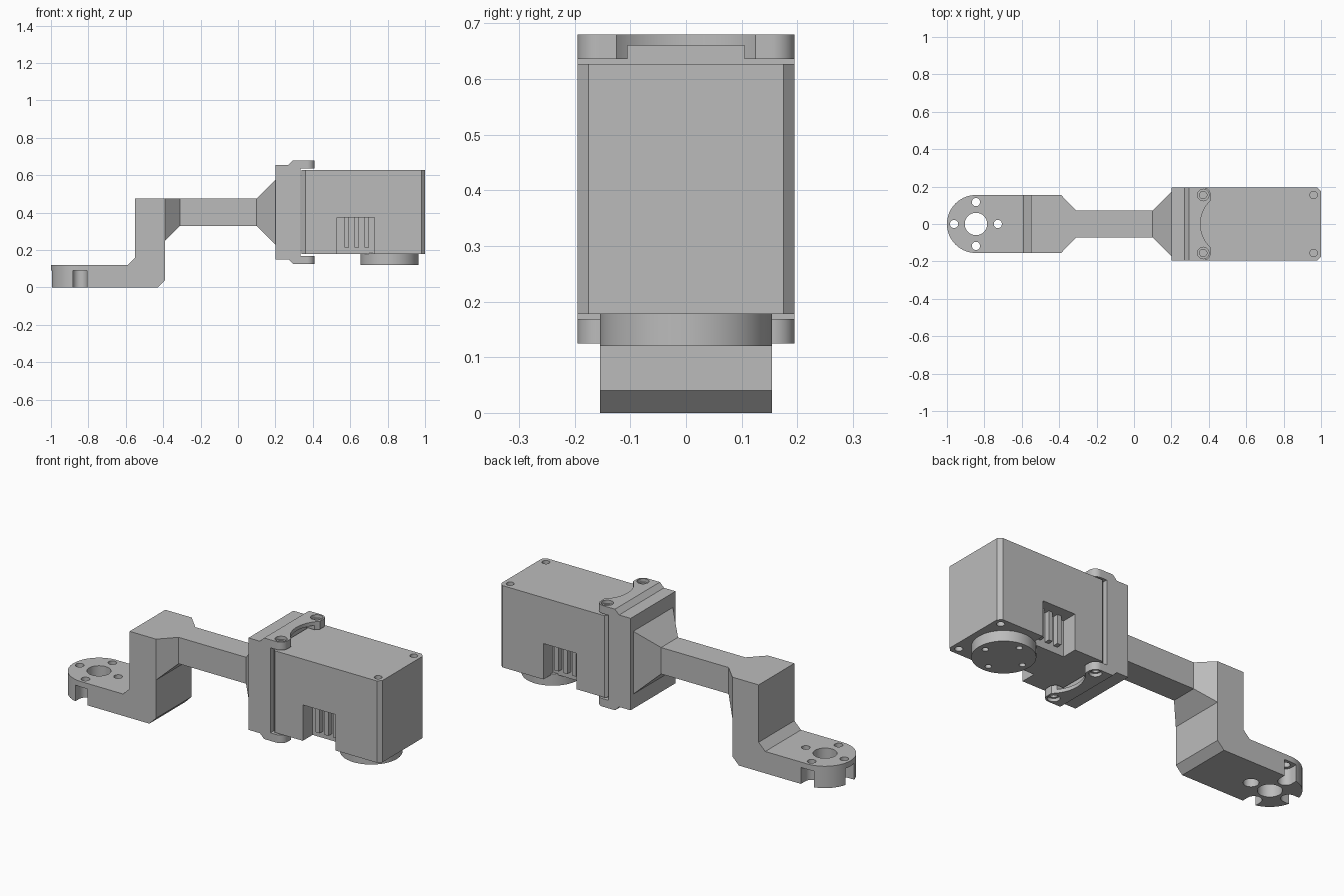
import bpy, bmesh, math
from mathutils import Vector, Matrix

if "Cube" in bpy.data.objects:
    bpy.data.objects.remove(bpy.data.objects["Cube"], do_unlink=True)

grey = bpy.data.materials.new("plain grey")
grey.use_nodes = True
COLOUR = (0.5, 0.5, 0.5, 1)
grey.diffuse_color = COLOUR
grey.node_tree.nodes["Principled BSDF"].inputs["Base Color"].default_value = COLOUR
MID_Z = 0.4025  # mirror height of the bracket and motor body


def make(name, bm):
    bmesh.ops.recalc_face_normals(bm, faces=bm.faces)
    mesh = bpy.data.meshes.new(name)
    bm.to_mesh(mesh)
    bm.free()
    mesh.materials.append(grey)
    ob = bpy.data.objects.new(name, mesh)
    bpy.context.collection.objects.link(ob)
    return ob


def prism(name, points, direction):
    """Extrude a closed outline of 3D points along a direction."""
    bm = bmesh.new()
    face = bm.faces.new([bm.verts.new(p) for p in points])
    new = bmesh.ops.extrude_face_region(bm, geom=[face])["geom"]
    verts = [v for v in new if isinstance(v, bmesh.types.BMVert)]
    bmesh.ops.translate(bm, verts=verts, vec=Vector(direction))
    return make(name, bm)


def side_prism(name, outline, half):
    return prism(name, [(x, -half, z) for x, z in outline], (0, 2 * half, 0))


def plan_prism(name, outline, z0, z1):
    return prism(name, [(x, y, z0) for x, y in outline], (0, 0, z1 - z0))


def box(name, x0, x1, y0, y1, z0, z1):
    return plan_prism(name, [(x0, y0), (x1, y0), (x1, y1), (x0, y1)], z0, z1)


def cylinder(name, x, y, r, z0, z1, sides=40):
    bm = bmesh.new()
    bmesh.ops.create_cone(bm, cap_ends=True, segments=sides, radius1=r, radius2=r,
                          depth=z1 - z0, matrix=Matrix.Translation((x, y, (z0 + z1) / 2)))
    return make(name, bm)


def arc(x, y, r, start, end, n=12):
    angles = [math.radians(start + (end - start) * i / n) for i in range(n + 1)]
    return [(x + r * math.cos(a), y + r * math.sin(a)) for a in angles]


def boolean(target, tools, operation="DIFFERENCE"):
    bpy.context.view_layer.objects.active = target
    for tool in tools:
        mod = target.modifiers.new("cut", "BOOLEAN")
        mod.operation, mod.solver, mod.object = operation, "EXACT", tool
        bpy.ops.object.modifier_apply(modifier=mod.name)
        bpy.data.objects.remove(tool, do_unlink=True)


def flip_copy(source, name):
    """Copy mirrored through the middle height."""
    bm = bmesh.new()
    bm.from_mesh(source.data)
    for v in bm.verts:
        v.co.z = 2 * MID_Z - v.co.z
    return make(name, bm)


# Foot plate and riser: stepped side profile trimmed to a round-ended plan
FOOT_X, FOOT_R = -0.845, 0.155
foot = side_prism("foot_and_riser", [
    (-1.1, 0), (-0.43, 0), (-0.39, 0.04), (-0.39, 0.475),
    (-0.55, 0.475), (-0.55, 0.16), (-0.59, 0.12), (-1.1, 0.12)], 0.25)
stadium = arc(FOOT_X, 0, FOOT_R, 90, 270, 40) + [(-0.2, -FOOT_R), (-0.2, FOOT_R)]
boolean(foot, [plan_prism("plan_cutter", stadium, -0.2, 0.8)], "INTERSECT")

# Centre hole, screw holes, and screw pockets open to the rim
boolean(foot, [cylinder("hole_cutter", FOOT_X, 0, 0.06, -0.1, 0.2)])
for turn in range(4):
    a = math.radians(90 * turn)
    dx, dy = round(math.cos(a)), round(math.sin(a))
    hx, hy = FOOT_X + 0.117 * dx, 0.117 * dy
    cuts = [cylinder("hole_cutter", hx, hy, 0.022, -0.1, 0.2, 24)]
    if dx == 1:
        cuts.append(cylinder("pocket_cutter", hx, hy, 0.038, -0.1, 0.09, 32))
    else:
        slot = arc(0, 0, 0.038, 90, 270, 16) + [(0.1, -0.038), (0.1, 0.038)]
        slot = [(hx + u * dx - v * dy, hy + u * dy + v * dx) for u, v in slot]
        cuts.append(plan_prism("slot_cutter", slot, -0.1, 0.09))
    boolean(foot, cuts)

# Link bar: rectangular sections flaring at both ends
bm = bmesh.new()
rings = []
for x, half, z0, z1 in [(-0.39, 0.155, 0.25, 0.475), (-0.31, 0.073, 0.33, 0.475),
                        (0.1, 0.073, 0.33, 0.475), (0.2, 0.172, 0.23, 0.575)]:
    rings.append([bm.verts.new(p) for p in
                  [(x, -half, z0), (x, half, z0), (x, half, z1), (x, -half, z1)]])
for r0, r1 in zip(rings, rings[1:]):
    for i in range(4):
        j = (i + 1) % 4
        bm.faces.new([r0[i], r0[j], r1[j], r1[i]])
bm.faces.new(rings[0])
bm.faces.new(rings[-1])
make("link_bar", bm)

# Mounting bracket plate
W = 0.195
box("bracket_plate", 0.2, 0.333, -W, W, 0.15, 0.655)

# Clamp tab with rounded ears, scooped edge and countersunk holes
tab = side_prism("upper_clamp_tab", [
    (0.27, 0.65), (0.27, 0.655), (0.295, 0.68), (0.5, 0.68),
    (0.5, 0.636), (0.325, 0.636), (0.325, 0.65)], 0.25)
EAR_X, EAR_Y, EAR_R = 0.37, 0.155, 0.04
outline = (arc(EAR_X, -EAR_Y, EAR_R, -90, 0) + arc(EAR_X, EAR_Y, EAR_R, 0, 90)
           + [(0.2, W), (0.2, -W)])
boolean(tab, [plan_prism("plan_cutter", outline, 0.5, 0.8)], "INTERSECT")
boolean(tab, [cylinder("scoop_cutter", 0.524, 0, 0.169, 0.5, 0.8, 96),
              box("relief_cutter", 0.334, 0.6, -0.105, 0.105, 0.5, 0.66)])
for side in (-1, 1):
    boolean(tab, [cylinder("hole_cutter", EAR_X, side * EAR_Y, 0.02, 0.5, 0.8, 24),
                  cylinder("bore_cutter", EAR_X, side * EAR_Y, 0.031, 0.662, 0.8, 24)])
flip_copy(tab, "lower_clamp_tab")

# Motor body with chamfered upright corners
B0, B1, Z0, Z1, C = 0.34, 1.0, 0.178, 0.627, 0.02
body = plan_prism("motor_body", [
    (B0 + C, -W), (B1 - C, -W), (B1, -W + C), (B1, W - C),
    (B1 - C, W), (B0 + C, W), (B0, W - C), (B0, -W + C)], Z0, Z1)
for side in (-1, 1):
    # Blind screw holes above and below
    for x in (EAR_X, 0.96):
        for z in (Z0, Z1):
            boolean(body, [cylinder("hole_cutter", x, side * EAR_Y, 0.02,
                                    z - 0.03, z + 0.03, 20)])
    # Connector pocket open at the bottom, with three pins
    inner = W - 0.085
    ya, yb = sorted((side * inner, side * 0.3))
    boolean(body, [box("pocket_cutter", 0.53, 0.73, ya, yb, 0.1, 0.375)])
    ya, yb = sorted((side * (inner - 0.01), side * (inner + 0.03)))
    for i in range(3):
        x = 0.57 + 0.053 * i
        box(f"{'back' if side > 0 else 'front'}_pin_{i + 1}",
            x, x + 0.024, ya, yb, 0.215, 0.374)

# Output disc under the motor with blind screw holes
disc = cylinder("output_disc", 0.81, 0, 0.155, 0.12, 0.185, 64)
for turn in range(4):
    a = math.radians(90 * turn)
    boolean(disc, [cylinder("hole_cutter", 0.81 + 0.115 * math.cos(a),
                            0.115 * math.sin(a), 0.016, 0.1, 0.15, 16)])

# Smooth the round walls, keep hard edges
bpy.ops.object.select_all(action="DESELECT")
for ob in bpy.context.scene.objects:
    if ob.type == "MESH" and ob.data.materials and ob.data.materials[0] == grey:
        ob.select_set(True)
        bpy.context.view_layer.objects.active = ob
bpy.ops.object.shade_smooth_by_angle(angle=math.radians(30))
